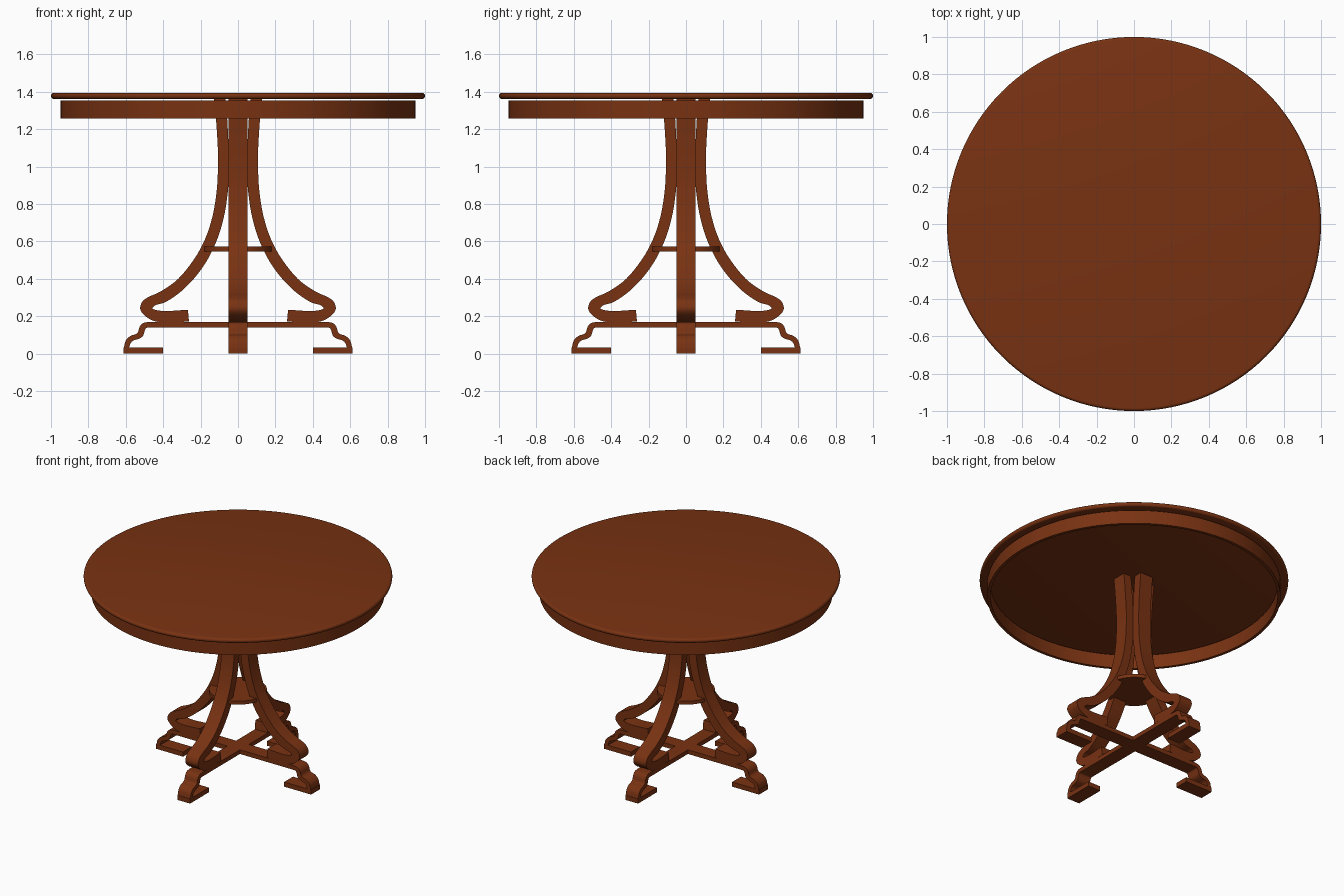
import bpy, bmesh, math
from mathutils import Matrix, Vector

if "Cube" in bpy.data.objects:
    bpy.data.objects.remove(bpy.data.objects["Cube"])

wood = bpy.data.materials.new("reddish brown wood")
wood.diffuse_color = (0.19, 0.032, 0.006, 1)
wood.use_nodes = True
wood.node_tree.nodes["Principled BSDF"].inputs["Base Color"].default_value = wood.diffuse_color


def finish(name, bm, angle=35):
    bmesh.ops.recalc_face_normals(bm, faces=bm.faces)
    me = bpy.data.meshes.new(name)
    bm.to_mesh(me)
    bm.free()
    me.materials.append(wood)
    ob = bpy.data.objects.new(name, me)
    bpy.context.collection.objects.link(ob)
    bpy.ops.object.select_all(action='DESELECT')
    ob.select_set(True)
    bpy.context.view_layer.objects.active = ob
    bpy.ops.object.shade_smooth_by_angle(angle=math.radians(angle))
    return ob


def lathe(name, profile, n=128, closed=False):
    # spin (r, z) profile about z
    bm = bmesh.new()
    vs = [bm.verts.new((r, 0, z)) for r, z in profile]
    pairs = list(zip(vs, vs[1:])) + ([(vs[-1], vs[0])] if closed else [])
    es = [bm.edges.new(p) for p in pairs]
    bmesh.ops.spin(bm, geom=vs + es, cent=(0, 0, 0), axis=(0, 0, 1),
                   angle=math.tau, steps=n, use_duplicate=False)
    bmesh.ops.remove_doubles(bm, verts=bm.verts, dist=1e-5)
    return finish(name, bm)


def smooth(pts, sub=4):
    # Catmull-Rom through tuples
    p = [Vector(q) for q in pts]
    p = [2 * p[0] - p[1]] + p + [2 * p[-1] - p[-2]]
    out = []
    for a, b, c, d in zip(p, p[1:], p[2:], p[3:]):
        for k in range(sub):
            t = k / sub
            out.append(0.5 * (2 * b + (c - a) * t + (2 * a - 5 * b + 4 * c - d) * t * t
                              + (3 * b - a - 3 * c + d) * t ** 3))
    return out + [p[-2]]


def strip(name, rows, width, turn):
    # rows of (outer r, outer z, inner r, inner z), extruded sideways, turned about z
    bm = bmesh.new()
    h = width / 2
    rings = [[bm.verts.new(v) for v in ((a, -h, b), (a, h, b), (c, h, d), (c, -h, d))]
             for a, b, c, d in rows]
    for r, s in zip(rings, rings[1:]):
        for i in range(4):
            j = (i + 1) % 4
            bm.faces.new((r[i], r[j], s[j], s[i]))
    bm.faces.new(rings[0])
    bm.faces.new(rings[-1])
    bmesh.ops.rotate(bm, verts=bm.verts, cent=(0, 0, 0),
                     matrix=Matrix.Rotation(turn, 3, 'Z'))
    return finish(name, bm)


# round top with a rounded rim
zc, hr = 1.378, 0.016
rim = [(1 - hr + hr * math.cos(a), zc + hr * math.sin(a))
       for a in [math.pi * (k / 8 - 0.5) for k in range(9)]]
lathe("table_top", [(0, zc - hr)] + rim + [(0, zc + hr)])

# apron ring, slightly below the top
lathe("apron", [(0.95, 1.258), (0.95, 1.355), (0.93, 1.355), (0.93, 1.258)], closed=True)

# small round shelf between the legs
lathe("shelf", [(0, 0.547), (0.187, 0.547), (0.187, 0.572), (0, 0.572)], 64)

leg = smooth([
    (.128, 1.362, .068, 1.362), (.118, 1.26, .058, 1.26), (.108, 1.10, .05, 1.10),
    (.107, 1.0, .047, 1.0), (.114, .87, .055, .86), (.135, .74, .078, .72),
    (.175, .615, .122, .585), (.235, .505, .19, .46), (.32, .40, .285, .35),
    (.41, .335, .38, .28), (.475, .305, .435, .262), (.51, .28, .452, .252),
    (.523, .24, .458, .242), (.50, .205, .45, .237), (.45, .175, .43, .232),
    (.38, .168, .38, .228), (.262, .172, .268, .235)])

foot = smooth([
    (.47, .17, .47, .14), (.505, .165, .49, .138), (.525, .145, .498, .125),
    (.535, .115, .508, .095), (.55, .103, .53, .08), (.575, .095, .56, .07),
    (.60, .07, .575, .055), (.61, .033, .582, .033)])

for i, side in enumerate(("right", "back", "left", "front")):
    turn = i * math.pi / 2
    # scrolled leg
    strip(side + "_leg", leg, 0.1, turn)
    # base bar flowing into an S-shaped foot (one bar runs through the centre)
    start = 0.05 if i % 2 else 0.0
    strip(side + "_base_bar", [(start, .17, start, .14)] + foot, 0.1, turn)
    # flat foot pad
    strip(side + "_foot_pad", [(.40, .033, .40, 0), (.613, .033, .613, 0)], 0.1, turn)
